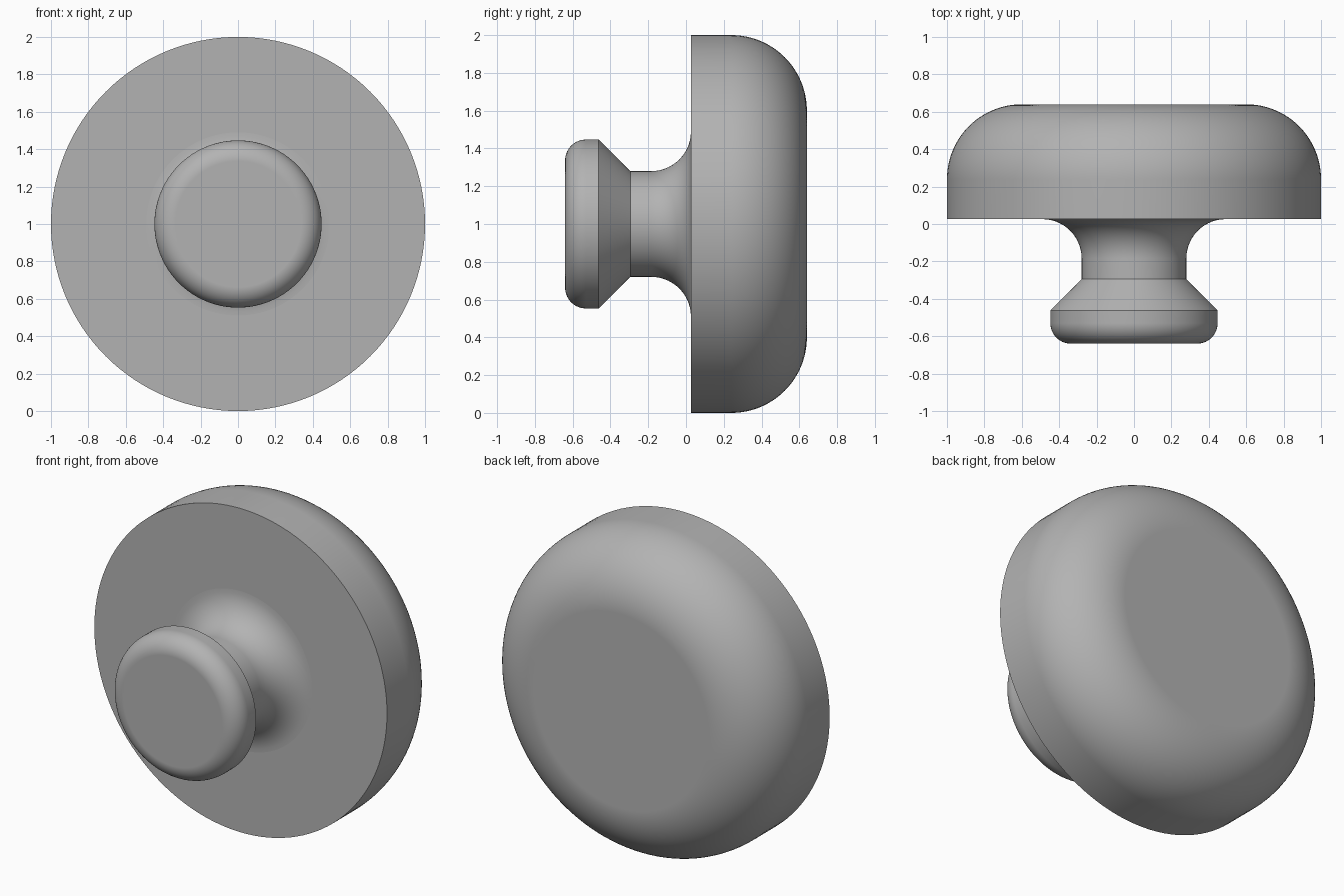
import bpy, bmesh
from math import radians, cos, sin, tau
from mathutils import Vector, Matrix

cube = bpy.data.objects.get("Cube")
if cube:
    bpy.data.objects.remove(cube, do_unlink=True)

grey = bpy.data.materials.new("plain grey")
grey.use_nodes = True
colour = (0.45, 0.45, 0.45, 1)
grey.diffuse_color = colour
grey.node_tree.nodes["Principled BSDF"].inputs["Base Color"].default_value = colour

SIDES = 128


def arc(radius, depth, size, start, end, steps=14):
    """Rounded corner in the (radius, depth) plane, angles in degrees."""
    angles = [radians(start + (end - start) * i / steps) for i in range(steps + 1)]
    return [(radius + size * cos(a), depth + size * sin(a)) for a in angles]


def lathe(name, profile):
    """Turn a (radius, depth) profile about the front-to-back axis."""
    bm = bmesh.new()
    rings = []
    for r, y in profile:
        rings.append([bm.verts.new((r * cos(tau * i / SIDES), y, 1 + r * sin(tau * i / SIDES)))
                      for i in range(SIDES)])
    for a, b in zip(rings, rings[1:]):
        for i in range(SIDES):
            j = (i + 1) % SIDES
            bm.faces.new((a[i], a[j], b[j], b[i]))
    # flat round ends
    bm.faces.new(rings[0])
    bm.faces.new(rings[-1])
    bmesh.ops.recalc_face_normals(bm, faces=bm.faces)
    mesh = bpy.data.meshes.new(name)
    bm.to_mesh(mesh)
    bm.free()
    mesh.materials.append(grey)
    obj = bpy.data.objects.new(name, mesh)
    bpy.context.collection.objects.link(obj)
    bpy.ops.object.select_all(action='DESELECT')
    obj.select_set(True)
    bpy.context.view_layer.objects.active = obj
    bpy.ops.object.shade_smooth_by_angle(angle=radians(30))
    # keep the flat ends flat beside their rounded edges
    weighted = obj.modifiers.new("even shading", 'WEIGHTED_NORMAL')
    weighted.keep_sharp = True
    return obj


# Wide disc with a flat front and a rounded back rim
lathe("disc_body", [(1, 0.026)] + arc(0.6, 0.24, 0.4, 0, 90, 24))

# Knob: flared root, straight neck, cone and rounded cap
lathe("knob",
      arc(0.49, -0.184, 0.21, 90, 180)
      + [(0.28, -0.295), (0.447, -0.462)]
      + arc(0.337, -0.53, 0.11, 0, -90))
